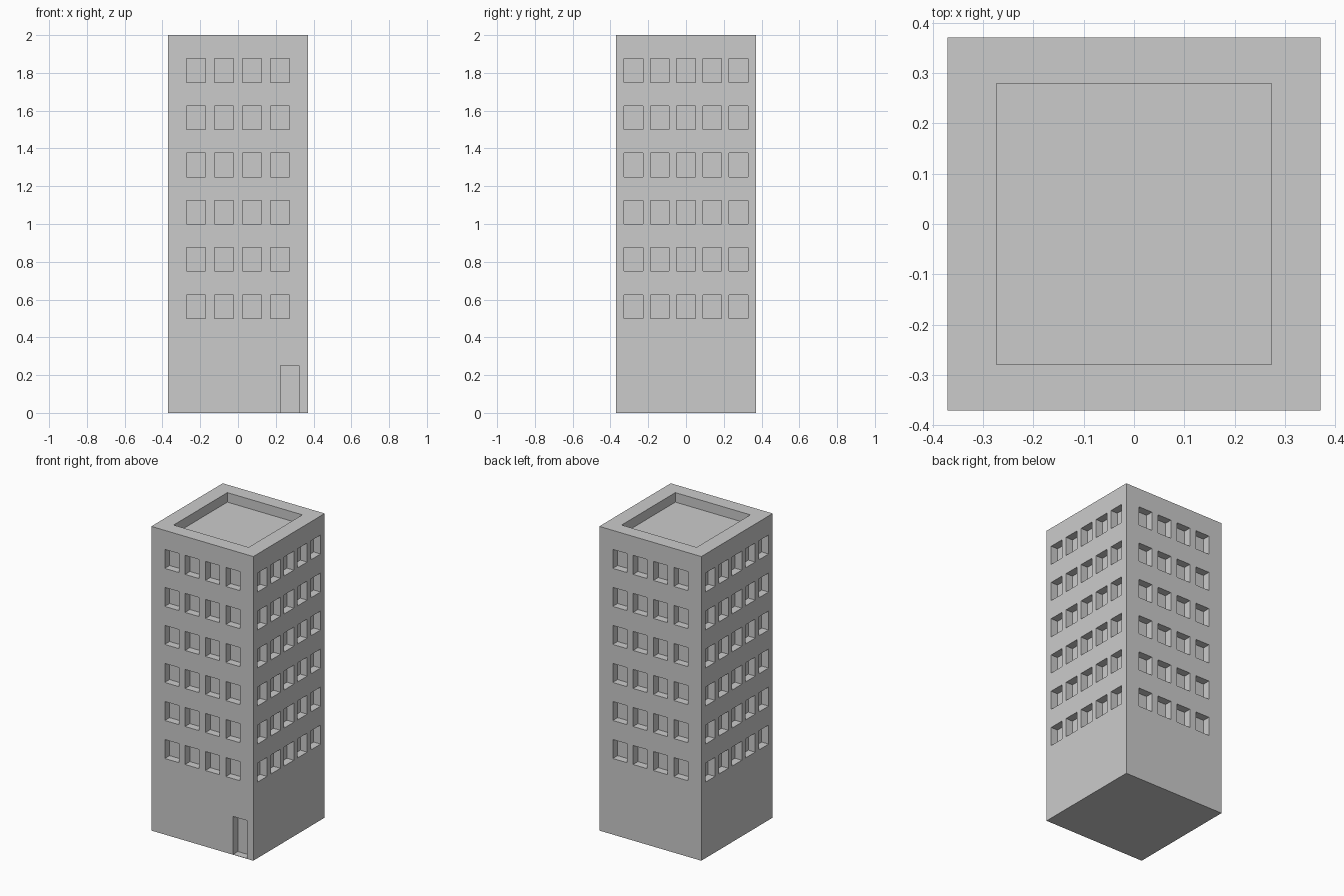
import bpy, bmesh
from mathutils import Matrix, Vector

default = bpy.data.objects.get("Cube")
if default:
    bpy.data.objects.remove(default, do_unlink=True)

HALF = 0.371      # half the building width
HEIGHT = 2.0
DEPTH = 0.05      # how far openings are set into the walls
OVER = 0.02       # cutter overshoot outside the walls


def add_box(bm, low, high):
    low, high = Vector(low), Vector(high)
    place = Matrix.Translation((low + high) / 2) @ Matrix.Diagonal((high - low).to_4d())
    bmesh.ops.create_cube(bm, size=1, matrix=place)


def make_object(name, bm):
    mesh = bpy.data.meshes.new(name)
    bm.to_mesh(mesh)
    bm.free()
    obj = bpy.data.objects.new(name, mesh)
    bpy.context.collection.objects.link(obj)
    return obj


concrete = bpy.data.materials.new("concrete grey")
concrete.use_nodes = True
grey = (0.6, 0.6, 0.6, 1)
concrete.diffuse_color = grey
concrete.node_tree.nodes["Principled BSDF"].inputs["Base Color"].default_value = grey

# Tower block
bm = bmesh.new()
add_box(bm, (-HALF, -HALF, 0), (HALF, HALF, HEIGHT))
tower = make_object("tower_block", bm)
tower.data.materials.append(concrete)

# Window recesses: four columns front and back, five columns on the sides
bm = bmesh.new()
inner, outer = HALF - DEPTH, HALF + OVER
for floor in range(6):
    z0 = 0.5 + 0.25 * floor
    z1 = z0 + 0.125
    for side in (-1, 1):
        a, b = sorted((side * inner, side * outer))
        for col in range(4):
            x = (col - 1.5) * 0.148
            add_box(bm, (x - 0.051, a, z0), (x + 0.051, b, z1))
        for col in range(5):
            y = (col - 2) * 0.139
            add_box(bm, (a, y - 0.05, z0), (b, y + 0.05, z1))

# Door recess with a thin threshold
add_box(bm, (0.224, -outer, 0.002), (0.324, -inner, 0.252))

# Sunken roof inside the parapet
add_box(bm, (-0.273, -0.279, HEIGHT - 0.0625), (0.273, 0.279, HEIGHT + OVER))
cutter = make_object("opening_cutter", bm)
cutter.hide_render = True

# Cut the openings, then discard the cutter
cut = tower.modifiers.new("openings", 'BOOLEAN')
cut.operation = 'DIFFERENCE'
cut.solver = 'EXACT'
cut.object = cutter
bpy.context.view_layer.objects.active = tower
bpy.ops.object.modifier_apply(modifier=cut.name)
bpy.data.objects.remove(cutter, do_unlink=True)

# One flat concrete colour everywhere
tower.data.materials.clear()
tower.data.materials.append(concrete)
for face in tower.data.polygons:
    face.material_index = 0
    face.use_smooth = False
